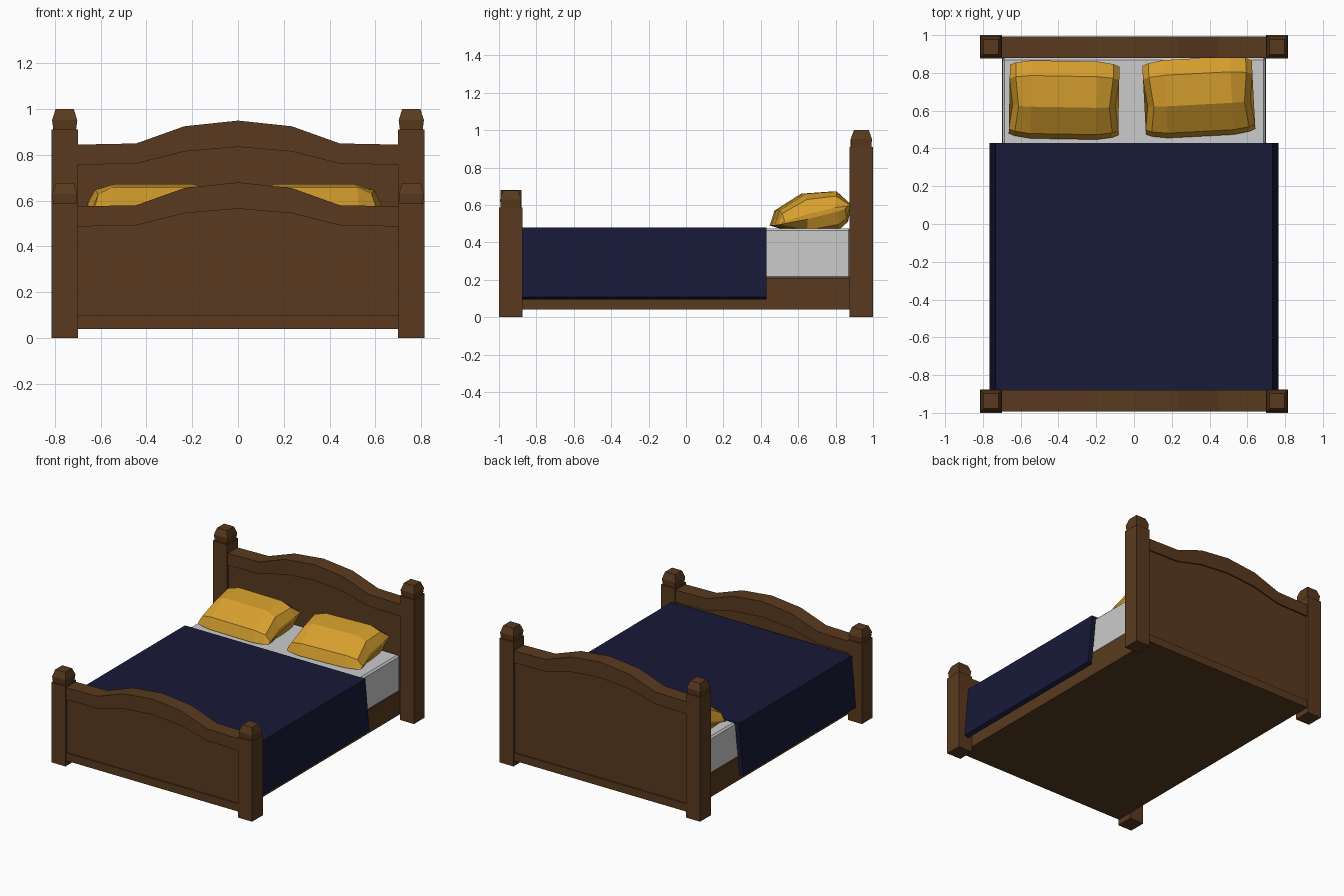
import bpy, bmesh, math
from mathutils import Matrix

if "Cube" in bpy.data.objects:
    bpy.data.objects.remove(bpy.data.objects["Cube"])


def material(name, rgb):
    m = bpy.data.materials.new(name)
    m.diffuse_color = (*rgb, 1)
    m.use_nodes = True
    m.node_tree.nodes["Principled BSDF"].inputs["Base Color"].default_value = m.diffuse_color
    return m


WOOD = material("wood", (0.10, 0.042, 0.013))
NAVY = material("navy_cloth", (0.009, 0.010, 0.04))
GOLD = material("gold_cloth", (0.68, 0.35, 0.027))


def finish(name, bm, mat=None):
    bmesh.ops.recalc_face_normals(bm, faces=bm.faces)
    me = bpy.data.meshes.new(name)
    bm.to_mesh(me)
    bm.free()
    ob = bpy.data.objects.new(name, me)
    bpy.context.collection.objects.link(ob)
    if mat:
        me.materials.append(mat)
    return ob


def loft(name, rings, mat=None, matrix=None):
    """Skin a list of equal-length closed rings and cap both ends."""
    bm = bmesh.new()
    vs = [[bm.verts.new(p) for p in r] for r in rings]
    n = len(rings[0])
    for a, b in zip(vs, vs[1:]):
        for i in range(n):
            j = (i + 1) % n
            bm.faces.new((a[i], a[j], b[j], b[i]))
    bm.faces.new(vs[0])
    bm.faces.new(vs[-1])
    if matrix:
        bm.transform(matrix)
    return finish(name, bm, mat)


def extrude_y(name, profile, y0, y1, mat=None):
    return loft(name, [[(x, y, z) for x, z in profile] for y in (y0, y1)], mat)


def box(name, x, y0, y1, z0, z1, mat=None):
    return extrude_y(name, [(-x, z0), (x, z0), (x, z1), (-x, z1)], y0, y1, mat)


def arch(points, raise_z):
    right = [(x, z + raise_z) for x, z in points]
    return [(-x, z) for x, z in right[:-1]] + right[::-1]


def post(name, x, y, h):
    # square shaft with a flared, tapered cap
    levels = [(0, .0575, .0625), (h, .0575, .0625), (h, .05, .053),
              (h + .042, .055, .057), (h + .09, .04, .04)]
    loft(name, [[(x + sx * a, y + sy * b, z) for sx, sy in
                 ((-1, -1), (1, -1), (1, 1), (-1, 1))] for z, a, b in levels], WOOD)


# end boards: posts, arched top rail, bottom rail, recessed panel
TOP = [(.70, .845), (.445, .85), (.235, .925), (0, .95)]
LOW = [(.70, .757), (.445, .762), (.235, .815), (0, .835)]
for label, s, dz, h in (("head", 1, 0, .91), ("foot", -1, -.27, .587)):
    for side, sx in (("left", -1), ("right", 1)):
        post(f"{label}_{side}_post", sx * .7575, s * .9375, h)
    lower = arch(LOW, dz)
    extrude_y(f"{label}board_arched_rail", arch(TOP, dz) + lower[::-1],
              s * .88, s * .993, WOOD)
    extrude_y(f"{label}board_panel", [(.70, .08), (-.70, .08)] + lower,
              s * .89, s * .983, WOOD)
    box(f"{label}board_bottom_rail", .70, s * .88, s * .993, .04, .097, WOOD)

# bed base and mattress
box("bed_base", .70, -.885, .885, .04, .21, WOOD)
mattress = box("mattress", .697, -.88, .88, .205, .475)
bev = mattress.modifiers.new("soft_edge", "BEVEL")
bev.width = .012
bev.segments = 1

# blanket draped over both sides
half = [(.732, .48), (.765, .107), (.735, .095), (.700, .465)]
extrude_y("blanket", half + [(-x, z) for x, z in half[::-1]], -.88, .43, NAVY)

# pillows: leaning cross-section lofted to pinched ends
SECTION = [(.452, .49), (.478, .57), (.62, .66), (.785, .672), (.865, .60),
           (.845, .51), (.80, .47), (.62, .44)]
PINCH = [0, 0, .018, 0, 0, 0, 0, .018]


def pillow(name, cx, dy, angle):
    rings = []
    for x, k, s in ((-.29, .12, .88), (-.258, .75, .94), (-.175, 1, 1),
                    (.175, 1, 1), (.258, .75, .94), (.29, .12, .88)):
        ring = []
        for (y, z), p in zip(SECTION, PINCH):
            y2 = (y - .66) * s
            seam = .545 + y2 * .27
            off = z - (.545 + (y - .66) * .27)
            ring.append((x - math.copysign(p if abs(x) > .2 else 0, x), y2, seam + off * k))
        rings.append(ring)
    m = Matrix.Translation((cx, .66 + dy, 0)) @ Matrix.Rotation(math.radians(angle), 4, 'Z')
    loft(name, rings, GOLD, m)


pillow("left_pillow", -.37, -.002, -1)
pillow("right_pillow", .343, .012, 3)
